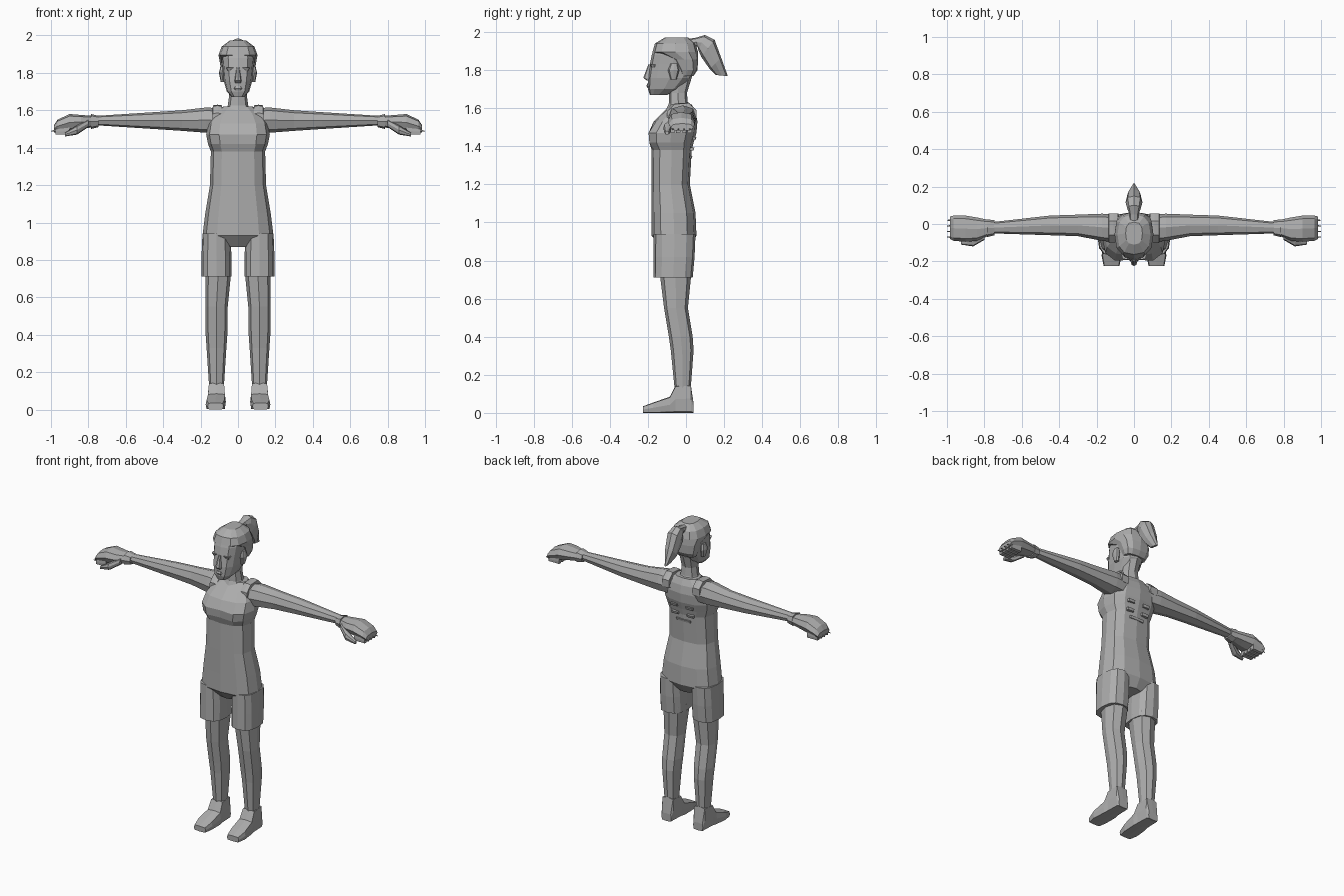
import bpy, bmesh
from math import sin, cos, tau, copysign
from mathutils import Vector

if "Cube" in bpy.data.objects:
    bpy.data.objects.remove(bpy.data.objects["Cube"], do_unlink=True)

SHADE = .42
GREY = (SHADE, SHADE, SHADE, 1)
mat = bpy.data.materials.new("plain grey")
mat.use_nodes = True
mat.diffuse_color = GREY
bsdf = next(n for n in mat.node_tree.nodes if n.type == 'BSDF_PRINCIPLED')
bsdf.inputs["Base Color"].default_value = GREY

LEG = .115          # sideways position of each leg
STRAP = .11         # sideways position of each shoulder strap
FINGER_GAP = .03


def soften(value, power):
    """Push a circle coordinate outwards; small powers give boxier sections."""
    return copysign(abs(value) ** power, value) if abs(value) > .001 else 0


def section(sides, power):
    """Cross-section points as (sideways, fraction from front to back)."""
    angles = [tau * k / sides for k in range(sides)]
    return [(soften(sin(a), power), (1 - soften(cos(a), power)) / 2) for a in angles]


ROUND = section(sides=12, power=.75)
OCTAGON = section(sides=8, power=.8)
BOXY = section(sides=8, power=.3)


def level(z, half, front, back, x=0):
    """Horizontal ring at one height."""
    return Vector((x, front, z)), Vector((x, back, z)), Vector((half, 0, 0))


def across(x, front, back, top, bottom):
    """Upright ring facing sideways, for the arms and hands."""
    middle = (top + bottom) / 2
    return Vector((x, front, middle)), Vector((x, back, middle)), Vector((0, 0, top - middle))


def along(y, top, bottom, half, x):
    """Upright ring facing forwards, for the feet and straps."""
    return Vector((x, y, top)), Vector((x, y, bottom)), Vector((half, 0, 0))


def slanted(outer, inner, half):
    """Ring between two (y, z) points on the middle plane."""
    return Vector((0, *outer)), Vector((0, *inner)), Vector((half, 0, 0))


def make(name, shape, rings, side=1):
    """Skin the rings into one closed, flat-shaded object."""
    bm = bmesh.new()
    loops = []
    for start, end, reach in rings:
        points = [start.lerp(end, v) + reach * u for u, v in shape]
        loops.append([bm.verts.new((p.x * side, p.y, p.z)) for p in points])
    for low, high in zip(loops, loops[1:]):
        for k in range(len(shape)):
            bm.faces.new((low[k - 1], low[k], high[k], high[k - 1]))
    bm.faces.new(loops[0])
    bm.faces.new(loops[-1])
    bmesh.ops.recalc_face_normals(bm, faces=bm.faces)
    mesh = bpy.data.meshes.new(name)
    bm.to_mesh(mesh)
    bm.free()
    mesh.materials.append(mat)
    part = bpy.data.objects.new(name, mesh)
    bpy.context.collection.objects.link(part)
    return part


def make_pair(name, shape, rings):
    """The same part on the left and the right."""
    make("left_" + name, shape, rings)
    make("right_" + name, shape, rings, side=-1)


# Torso with bust and pelvis
torso = make("torso", ROUND, [
    level(z=.87, half=.06, front=-.13, back=.02),
    level(z=.93, half=.19, front=-.18, back=.055),
    level(z=1.05, half=.175, front=-.18, back=.05),
    level(z=1.2, half=.15, front=-.18, back=.02),
    level(z=1.38, half=.145, front=-.18, back=.03),
    level(z=1.42, half=.16, front=-.205, back=.04),
    level(z=1.47, half=.17, front=-.21, back=.055),
    level(z=1.53, half=.16, front=-.17, back=.06),
    level(z=1.58, half=.13, front=-.12, back=.05),
    level(z=1.62, half=.08, front=-.08, back=.03)])
# Hollow between the two halves of the bust
for v in torso.data.vertices:
    if v.co.x == 0 and v.co.y < -.2:
        v.co.y += .02

# Shorts, legs and feet
make_pair("shorts_leg", ROUND, [
    level(z=.71, half=.08, front=-.17, back=.035, x=LEG),
    level(z=.82, half=.08, front=-.17, back=.045, x=LEG),
    level(z=.94, half=.075, front=-.17, back=.05, x=LEG)])
make_pair("leg", OCTAGON, [
    level(z=.75, half=.07, front=-.14, back=.03, x=.105),
    level(z=.55, half=.06, front=-.115, back=.01, x=LEG),
    level(z=.4, half=.058, front=-.09, back=.035, x=LEG),
    level(z=.33, half=.053, front=-.08, back=.04, x=LEG),
    level(z=.13, half=.04, front=-.06, back=.025, x=LEG)])
make_pair("foot", BOXY, [
    along(y=.04, top=.05, bottom=0, half=.035, x=LEG),
    along(y=.025, top=.15, bottom=0, half=.042, x=LEG),
    along(y=-.055, top=.145, bottom=0, half=.045, x=LEG),
    along(y=-.085, top=.085, bottom=0, half=.05, x=LEG),
    along(y=-.17, top=.055, bottom=0, half=.053, x=.12),
    along(y=-.225, top=.035, bottom=0, half=.042, x=.12)])

# Arms, cuffs and half-closed hands
make_pair("arm", OCTAGON, [
    across(x=.08, front=-.1, back=.05, top=1.61, bottom=1.48),
    across(x=.17, front=-.09, back=.055, top=1.615, bottom=1.48),
    across(x=.3, front=-.065, back=.05, top=1.6, bottom=1.49),
    across(x=.45, front=-.06, back=.045, top=1.59, bottom=1.5),
    across(x=.76, front=-.05, back=.01, top=1.57, bottom=1.52)])
make_pair("cuff", OCTAGON, [
    across(x=.745, front=-.06, back=.02, top=1.57, bottom=1.51),
    across(x=.785, front=-.07, back=.025, top=1.58, bottom=1.5)])
make_pair("hand", OCTAGON, [
    across(x=.77, front=-.06, back=.02, top=1.57, bottom=1.51),
    across(x=.84, front=-.09, back=.035, top=1.575, bottom=1.5),
    across(x=.9, front=-.095, back=.045, top=1.58, bottom=1.49),
    across(x=.965, front=-.09, back=.045, top=1.55, bottom=1.48),
    across(x=.985, front=-.08, back=.04, top=1.52, bottom=1.48)])
make_pair("thumb", OCTAGON, [
    across(x=.8, front=-.085, back=-.045, top=1.55, bottom=1.51),
    across(x=.86, front=-.12, back=-.07, top=1.52, bottom=1.47),
    across(x=.925, front=-.11, back=-.09, top=1.48, bottom=1.46)])
for i, finger in enumerate(("index", "middle", "ring", "little")):
    y = -.07 + i * FINGER_GAP
    make_pair(finger + "_finger", BOXY, [
        across(x=.9, front=y - .013, back=y + .013, top=1.51, bottom=1.47),
        across(x=.975, front=y - .012, back=y + .012, top=1.5, bottom=1.47)])
    make_pair(finger + "_fingertip", OCTAGON, [
        across(x=.965, front=y - .006, back=y + .006, top=1.5, bottom=1.486),
        across(x=1, front=y - .002, back=y + .002, top=1.49, bottom=1.486)])

# Shoulder straps
make_pair("strap", BOXY, [
    along(y=-.1, top=1.585, bottom=1.54, half=.027, x=STRAP),
    along(y=-.06, top=1.625, bottom=1.56, half=.027, x=STRAP),
    along(y=.015, top=1.63, bottom=1.56, half=.027, x=STRAP),
    along(y=.055, top=1.59, bottom=1.54, half=.027, x=STRAP)])

# Creases standing off the back of the top
for name, z, back in (("upper", 1.44, .054), ("lower", 1.385, .044)):
    make_pair(name + "_back_crease", BOXY, [
        level(z=z - .008, half=.025, front=.02, back=back - .005, x=.055),
        level(z=z + .008, half=.025, front=.02, back=back, x=.055)])
make("back_seam", BOXY, [
    level(z=1.335, half=.055, front=0, back=.03),
    level(z=1.35, half=.055, front=0, back=.034)])

# Neck and head
make("neck", OCTAGON, [
    level(z=1.57, half=.085, front=-.115, back=.045),
    level(z=1.625, half=.055, front=-.09, back=.01),
    level(z=1.68, half=.047, front=-.09, back=.005),
    level(z=1.76, half=.05, front=-.11, back=.03)])
make("head", ROUND, [
    level(z=1.67, half=.032, front=-.19, back=-.1),
    level(z=1.7, half=.06, front=-.2, back=-.03),
    level(z=1.76, half=.077, front=-.2, back=.03),
    level(z=1.83, half=.083, front=-.19, back=.05),
    level(z=1.88, half=.088, front=-.18, back=.058),
    level(z=1.94, half=.078, front=-.16, back=.045),
    level(z=1.965, half=.04, front=-.11, back=0)])
make("nose", OCTAGON, [
    level(z=1.745, half=.018, front=-.205, back=-.17),
    level(z=1.76, half=.018, front=-.224, back=-.17),
    level(z=1.83, half=.008, front=-.198, back=-.17)])
make("lips", OCTAGON, [
    level(z=1.705, half=.016, front=-.202, back=-.17),
    level(z=1.717, half=.024, front=-.208, back=-.17),
    level(z=1.73, half=.016, front=-.204, back=-.17)])
make_pair("eyelid", OCTAGON, [
    level(z=1.81, half=.016, front=-.18, back=-.15, x=.042),
    level(z=1.83, half=.024, front=-.19, back=-.15, x=.042)])
make_pair("ear", OCTAGON, [
    level(z=1.75, half=.012, front=-.08, back=-.05, x=.08),
    level(z=1.8, half=.016, front=-.095, back=-.035, x=.086),
    level(z=1.835, half=.012, front=-.08, back=-.045, x=.082)])

# Hair cap swept back into a ponytail
make("hair", ROUND, [
    level(z=1.77, half=.075, front=-.03, back=.04),
    level(z=1.8, half=.088, front=-.045, back=.06),
    level(z=1.855, half=.097, front=-.08, back=.064),
    level(z=1.895, half=.104, front=-.176, back=.063),
    level(z=1.94, half=.088, front=-.163, back=.05),
    level(z=1.972, half=.045, front=-.11, back=.01)])
make("ponytail", OCTAGON, [
    slanted(outer=(.015, 1.965), inner=(.03, 1.915), half=.025),
    slanted(outer=(.05, 1.97), inner=(.06, 1.925), half=.025),
    slanted(outer=(.1, 1.985), inner=(.065, 1.905), half=.036),
    slanted(outer=(.15, 1.96), inner=(.08, 1.87), half=.045),
    slanted(outer=(.185, 1.865), inner=(.125, 1.805), half=.036),
    slanted(outer=(.22, 1.768), inner=(.155, 1.775), half=.008)])
